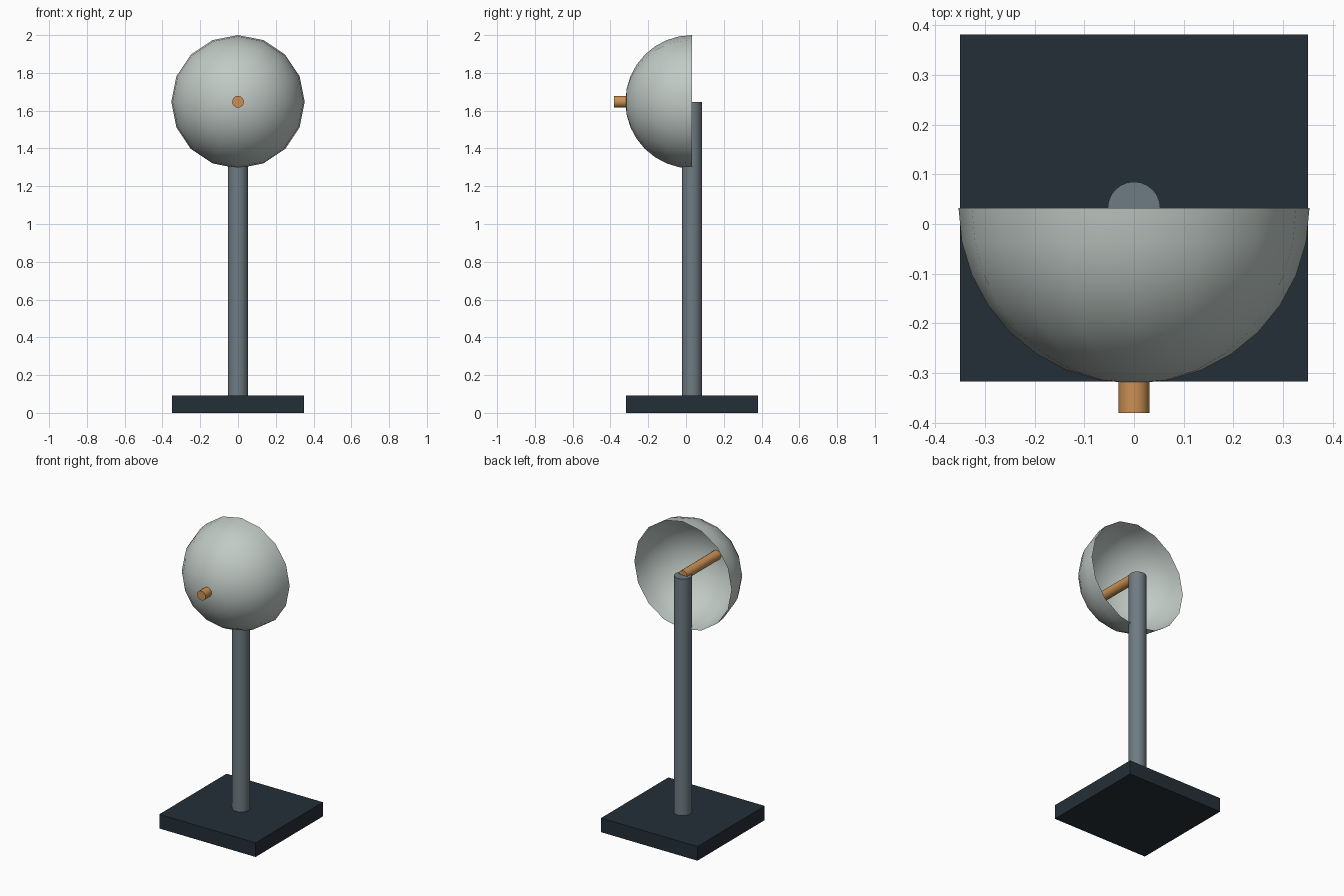
import bpy
import bmesh
from math import radians
from mathutils import Matrix, Vector

cube = bpy.data.objects.get("Cube")
if cube:
    bpy.data.objects.remove(cube, do_unlink=True)

AXIS_Y = 0.032      # post centre and dish rim plane
DISH_Z = 1.647      # height of the dish axis
DISH_R = 0.353


def material(name, rgb):
    mat = bpy.data.materials.new(name)
    mat.use_nodes = True
    mat.diffuse_color = (*rgb, 1)
    mat.node_tree.nodes["Principled BSDF"].inputs["Base Color"].default_value = (*rgb, 1)
    return mat


def finish(name, bm, mat, smooth=True):
    mesh = bpy.data.meshes.new(name)
    bm.to_mesh(mesh)
    bm.free()
    mesh.materials.append(mat)
    obj = bpy.data.objects.new(name, mesh)
    bpy.context.collection.objects.link(obj)
    if smooth:
        bpy.ops.object.select_all(action="DESELECT")
        obj.select_set(True)
        bpy.context.view_layer.objects.active = obj
        bpy.ops.object.shade_smooth_by_angle(angle=radians(40))
    return obj


def cylinder(name, start, end, radius, sides, mat):
    start, end = Vector(start), Vector(end)
    span = end - start
    turn = span.to_track_quat("Z", "Y").to_matrix().to_4x4()
    bm = bmesh.new()
    bmesh.ops.create_cone(bm, cap_ends=True, segments=sides, radius1=radius,
                          radius2=radius, depth=span.length,
                          matrix=Matrix.Translation((start + end) / 2) @ turn)
    return finish(name, bm, mat)


dark = material("dark slate", (0.018, 0.028, 0.039))
steel = material("blue grey", (0.155, 0.2, 0.225))
pale = material("pale grey", (0.53, 0.59, 0.56))
copper = material("copper", (0.6, 0.28, 0.09))

# Base slab
bm = bmesh.new()
bmesh.ops.create_cube(bm, size=1, matrix=Matrix.Translation((0, AXIS_Y, 0.0465))
                      @ Matrix.Diagonal((0.7, 0.698, 0.093, 1)))
finish("base", bm, dark, smooth=False)

# Upright post
cylinder("post", (0, AXIS_Y, 0.09), (0, AXIS_Y, DISH_Z), 0.053, 24, steel)

# Open half-sphere dish facing backwards
bm = bmesh.new()
bmesh.ops.create_uvsphere(bm, u_segments=16, v_segments=16, radius=DISH_R)
bmesh.ops.delete(bm, geom=[v for v in bm.verts if v.co.z < -0.001], context="VERTS")
bm.transform(Matrix.Translation((0, AXIS_Y, DISH_Z)) @ Matrix.Rotation(radians(90), 4, "X"))
finish("dish", bm, pale)

# Feed rod through the dish centre
cylinder("feed_rod", (0, AXIS_Y - 0.002, DISH_Z), (0, -0.38, DISH_Z), 0.031, 16, copper)
